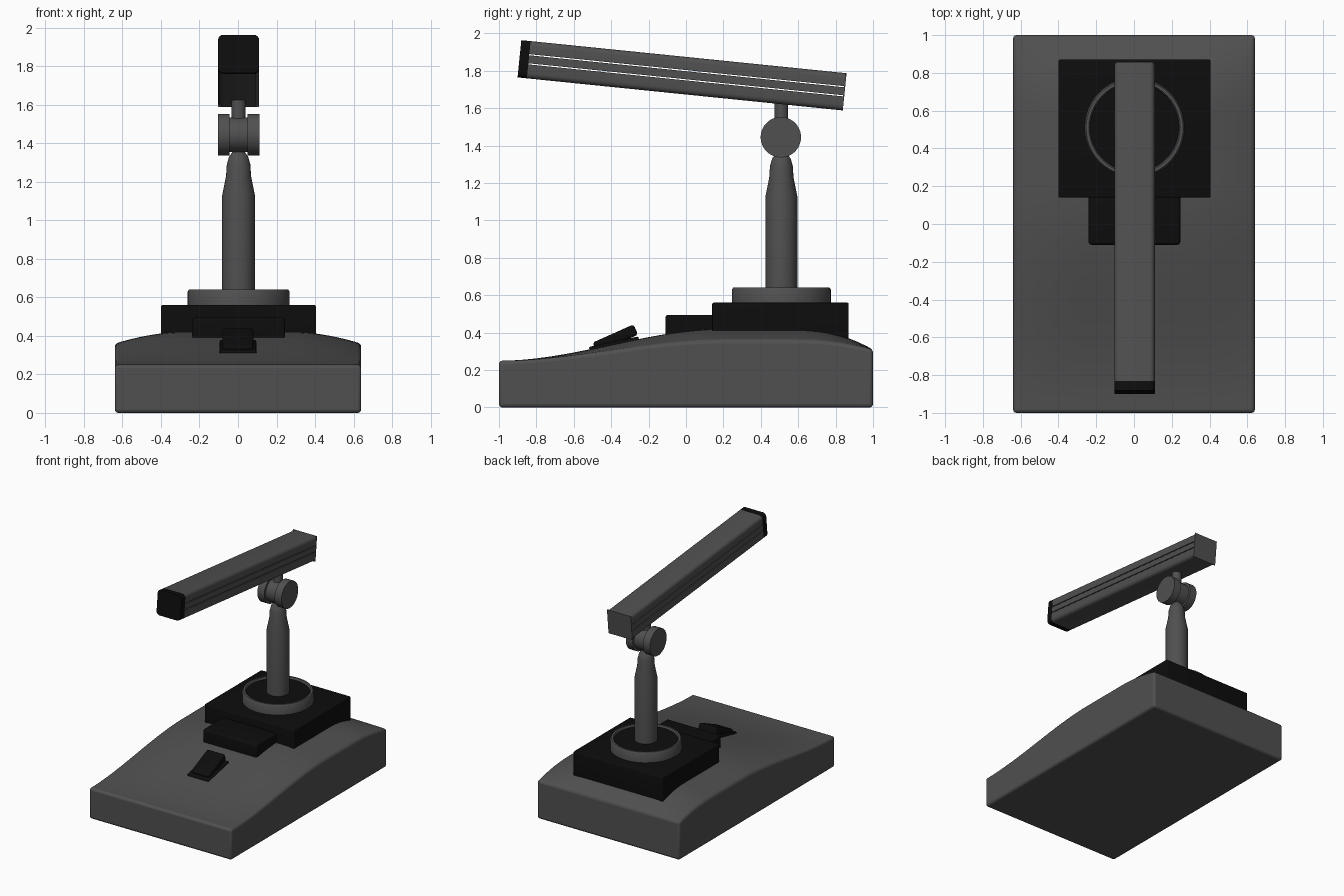
import bpy, bmesh, math
from mathutils import Matrix, Vector

cube = bpy.data.objects.get("Cube")
if cube:
    bpy.data.objects.remove(cube)


def material(name, value):
    m = bpy.data.materials.new(name)
    m.use_nodes = True
    col = (value, value, value, 1)
    m.diffuse_color = col
    bsdf = next(n for n in m.node_tree.nodes if n.type == 'BSDF_PRINCIPLED')
    bsdf.inputs["Base Color"].default_value = col
    return m


GREY = material("dark grey", 0.08)
BLACK = material("black", 0.004)


def finish(bm, name, mat, matrix=Matrix()):
    bmesh.ops.recalc_face_normals(bm, faces=bm.faces)
    mesh = bpy.data.meshes.new(name)
    bm.to_mesh(mesh)
    bm.free()
    mesh.transform(matrix)
    mesh.materials.append(mat)
    ob = bpy.data.objects.new(name, mesh)
    bpy.context.collection.objects.link(ob)
    bpy.ops.object.select_all(action='DESELECT')
    ob.select_set(True)
    bpy.context.view_layer.objects.active = ob
    bpy.ops.object.shade_smooth_by_angle(angle=math.radians(35))
    return ob


def box(name, lo, hi, mat, radius=0.01, rule=lambda e: True, matrix=Matrix()):
    """Box between two corners, rounding the edges chosen by rule."""
    lo, hi = Vector(lo), Vector(hi)
    bm = bmesh.new()
    bmesh.ops.create_cube(bm, size=1)
    for v in bm.verts:
        v.co = (lo + hi) / 2 + v.co * (hi - lo)
    edges = [e for e in bm.edges if rule(e)]
    if edges:
        bmesh.ops.bevel(bm, geom=edges, offset=radius, segments=4,
                        profile=0.5, affect='EDGES')
    return finish(bm, name, mat, matrix)


def lathe(name, profile, mat, matrix):
    """Revolve (radius, height) points round the z axis."""
    bm = bmesh.new()
    verts = [bm.verts.new((r, 0, z)) for r, z in profile]
    edges = [bm.edges.new(p) for p in zip(verts, verts[1:])]
    bmesh.ops.spin(bm, geom=verts + edges, cent=(0, 0, 0), axis=(0, 0, 1),
                   angle=math.tau, steps=48)
    bmesh.ops.remove_doubles(bm, verts=bm.verts, dist=0.0001)
    return finish(bm, name, mat, matrix)


def smooth(t):
    t = min(max(t, 0), 1)
    return t * t * (3 - 2 * t)


def base_height(x, y):
    rise = smooth((y + 1) / 1.2)
    drop = max(0, (y - 0.6) / 0.4) ** 2
    side = 0.25 + 0.11 * rise - 0.05 * drop
    crown = 0.06 * (rise - drop)
    return side + crown * (1 - max(0, (abs(x) - 0.3) / 0.34) ** 1.7)


# Sculpted base with a domed top
bm = bmesh.new()
bmesh.ops.create_grid(bm, x_segments=32, y_segments=48, size=1)
for v in bm.verts:
    v.co.x *= 0.64
    v.co.z = base_height(v.co.x, v.co.y)
rim = [e for e in bm.edges if e.is_boundary]
walls = bmesh.ops.extrude_edge_only(bm, edges=rim)["geom"]
for v in walls:
    if isinstance(v, bmesh.types.BMVert):
        v.co.z = 0
bottom = [e for e in walls if isinstance(e, bmesh.types.BMEdge)]
bmesh.ops.contextual_create(bm, geom=bottom)
base = finish(bm, "base", GREY)
bevel = base.modifiers.new("rounded edges", 'BEVEL')
bevel.width = 0.018
bevel.segments = 3
bevel.limit_method = 'ANGLE'
bevel.angle_limit = math.radians(45)

# Mounting block and the smaller block in front of it
box("mount_block", (-0.4, 0.14, 0.32), (0.405, 0.87, 0.56), BLACK, 0.008)
box("front_block", (-0.24, -0.11, 0.36), (0.245, 0.16, 0.495), BLACK, 0.015)

# Rocker switch in a thin frame
frame = Matrix.Translation((0, -0.385, 0.342)) @ Matrix.Rotation(math.radians(12), 4, 'X')
box("switch_frame", (-0.095, -0.135, -0.02), (0.095, 0.135, 0.01), BLACK, 0.008, matrix=frame)
rocker = Matrix.Translation((0, -0.378, 0.368)) @ Matrix.Rotation(math.radians(24), 4, 'X')
box("switch_rocker", (-0.08, -0.12, -0.03), (0.08, 0.12, 0.03), BLACK, 0.015, matrix=rocker)

# Collar with a dark inset top
axis = Matrix.Translation((0.003, 0.51, 0))
lathe("collar", [(0.235, 0.55), (0.265, 0.55), (0.265, 0.63), (0.257, 0.642),
                 (0.242, 0.642), (0.235, 0.632), (0.235, 0.55)], GREY, axis)
lathe("collar_inset", [(0, 0.55), (0.236, 0.55), (0.236, 0.628), (0, 0.628)], BLACK, axis)

# Tapered post
lathe("post", [(0, 0.6), (0.085, 0.6), (0.085, 1.13), (0.065, 1.23), (0.061, 1.29),
               (0.05, 1.33), (0.032, 1.355), (0, 1.36)], GREY, axis)

# Pivot: two discs on a narrower hub, turned sideways
pivot = Matrix.Translation((0.003, 0.507, 1.445)) @ Matrix.Rotation(math.pi / 2, 4, 'Y')
lathe("pivot_joint", [(0, -0.108), (0.108, -0.108), (0.108, -0.046), (0.09, -0.046),
                      (0.09, 0.046), (0.108, 0.046), (0.108, 0.108), (0, 0.108)], GREY, pivot)
lathe("pivot_stem", [(0, 1.46), (0.036, 1.46), (0.036, 1.65), (0, 1.65)], GREY, axis)

# Long lamp head: three strips parted by narrow slots, closed at both ends
head = Matrix.Translation((0.003, -0.021, 1.776)) @ Matrix.Rotation(math.radians(-5.8), 4, 'X')
W, L, H = 0.107, 0.874, 0.1


def lengthwise(e):
    a, b = (v.co for v in e.verts)
    return abs(a.y - b.y) > 0.01


def outer_edge(e):
    return lengthwise(e) and abs(e.verts[0].co.z) > H - 0.001


for name, low, high in (("lower", -H, -0.025), ("middle", -0.019, 0.024), ("upper", 0.03, H)):
    box("head_" + name + "_strip", (-W, -L + 0.05, low), (W, L - 0.006, high),
        GREY, 0.028, outer_edge, head)
box("head_back_plate", (-W, L - 0.006, -H), (W, L, H), GREY, 0.028, lengthwise, head)
box("head_front_cap", (-W, -L, -H), (W, -L + 0.05, H), BLACK, 0.028, lengthwise, head)
